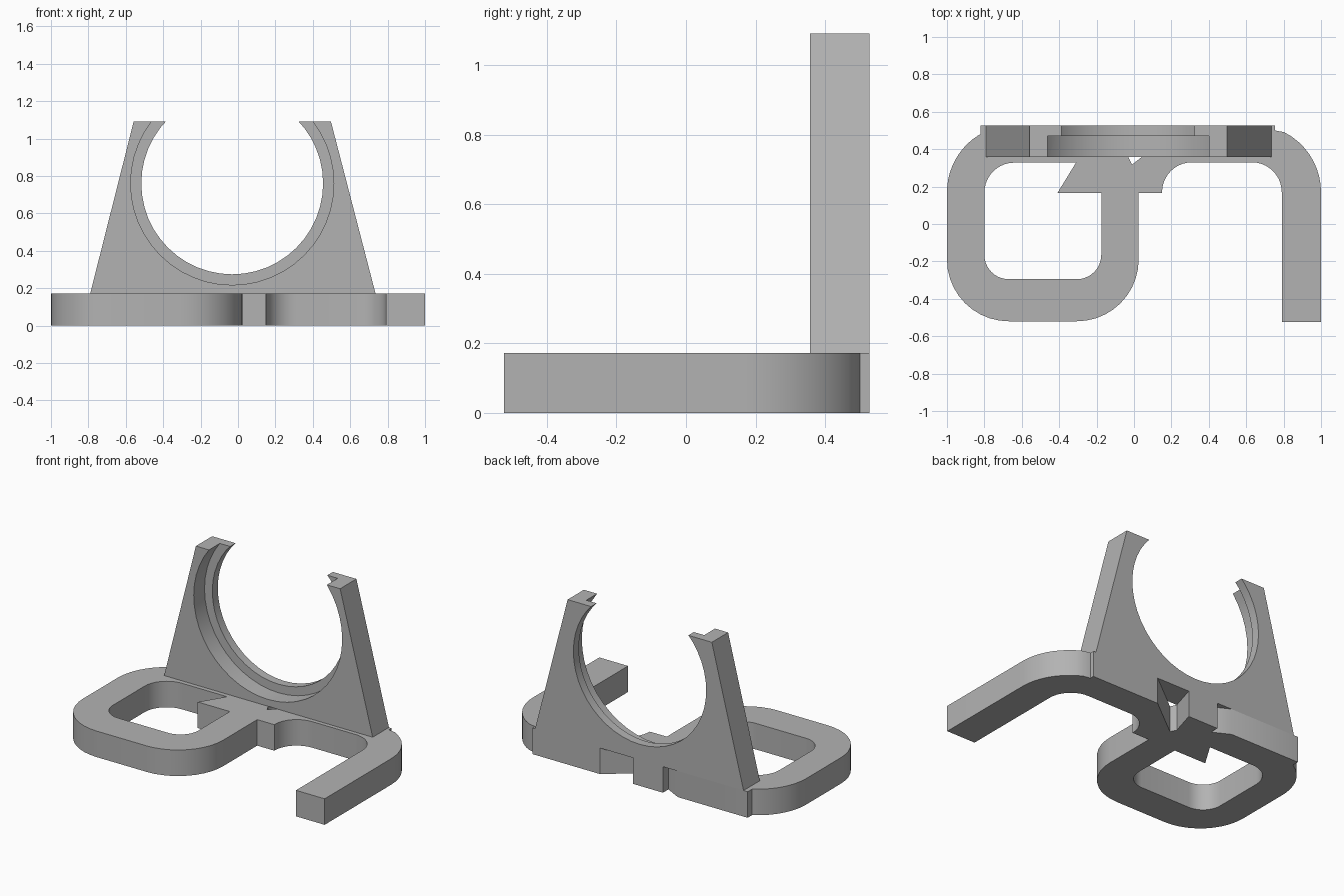
import bpy, bmesh
from math import sin, cos, radians, pi

if "Cube" in bpy.data.objects:
    bpy.data.objects.remove(bpy.data.objects["Cube"])

grey = bpy.data.materials.new("plain_grey")
grey.use_nodes = True
GREY = (0.45, 0.45, 0.45, 1)
grey.diffuse_color = GREY
grey.node_tree.nodes["Principled BSDF"].inputs["Base Color"].default_value = GREY


def arc(cx, cy, r, start, end, n=10):
    """Points along a circular arc, angles in degrees."""
    angles = [radians(start + (end - start) * i / n) for i in range(n + 1)]
    return [(cx + r * cos(a), cy + r * sin(a)) for a in angles]


def select_only(ob):
    bpy.ops.object.select_all(action="DESELECT")
    ob.select_set(True)
    bpy.context.view_layer.objects.active = ob


def extrude_outline(name, outlines, depth, location, rotation=(0, 0, 0)):
    """Filled flat outlines (later ones are holes), thickened about location."""
    curve = bpy.data.curves.new(name, "CURVE")
    curve.dimensions = "2D"
    curve.fill_mode = "BOTH"
    curve.extrude = depth / 2
    for pts in outlines:
        spline = curve.splines.new("POLY")
        spline.points.add(len(pts) - 1)
        for p, (x, y) in zip(spline.points, pts):
            p.co = (x, y, 0, 1)
        spline.use_cyclic_u = True
    ob = bpy.data.objects.new(name, curve)
    ob.location, ob.rotation_euler = location, rotation
    bpy.context.collection.objects.link(ob)
    select_only(ob)
    bpy.ops.object.convert(target="MESH")
    ob = bpy.context.object
    bm = bmesh.new()
    bm.from_mesh(ob.data)
    bmesh.ops.remove_doubles(bm, verts=bm.verts, dist=0.0005)
    bmesh.ops.recalc_face_normals(bm, faces=bm.faces)
    bm.to_mesh(ob.data)
    bm.free()
    ob.data.materials.clear()
    ob.data.materials.append(grey)
    return ob


def bore(ob, x, z, radius, y0, y1):
    """Cut a round hole along y between y0 and y1."""
    bpy.ops.mesh.primitive_cylinder_add(
        vertices=48, radius=radius, depth=y1 - y0,
        location=(x, (y0 + y1) / 2, z), rotation=(pi / 2, 0, 0))
    cutter = bpy.context.object
    cutter.hide_render = True
    mod = ob.modifiers.new("bore", "BOOLEAN")
    mod.operation, mod.solver, mod.object = "DIFFERENCE", "EXACT", cutter
    select_only(ob)
    bpy.ops.object.modifier_apply(modifier=mod.name)
    bpy.data.objects.remove(cutter)


BASE_H, BACK, FRONT, TOP = 0.172, 0.527, 0.357, 1.09

# Base: loop on the right, open arm on the left, clip notches along the back
outer = (
    arc(-0.67, -0.19, 0.33, 180, 270)
    + arc(-0.305, -0.19, 0.33, 270, 360)
    + [(0.025, 0.165), (0.15, 0.165)]
    + arc(0.31, 0.17, 0.16, 180, 90)
    + arc(0.63, 0.17, 0.16, 90, 0)
    + [(0.79, -0.523), (1, -0.523)]
    + arc(0.64, 0.17, 0.36, 0, 70)
    + [(0.755, 0.5), (0.755, BACK)]
    + [(0.26, BACK), (-0.01, 0.318), (-0.03, FRONT), (0.02, BACK)]
    + [(-0.2, BACK), (-0.2, 0.47), (-0.31, BACK)]
    + [(-0.82, BACK), (-0.82, 0.48)]
    + arc(-0.64, 0.17, 0.36, 122, 180)
)
# The arm's outer arc stops where it meets the plate end
outer = [p for p in outer if not (p[1] > 0.505 and p[1] < BACK - 0.001)]

# Opening in the loop, with the slanted tongue in its upper corner
inner = (
    arc(-0.67, -0.165, 0.13, 180, 270)
    + arc(-0.305, -0.165, 0.13, 270, 360)
    + [(-0.175, 0.165), (-0.41, 0.165), (-0.31, 0.328)]
    + arc(-0.64, 0.168, 0.16, 90, 180)
)
base = extrude_outline("base", [outer, inner], BASE_H, (0, 0, BASE_H / 2))

# Upright holder: tapered plate with a stepped round cradle
plate = [(-0.79, BASE_H), (0.735, BASE_H), (0.497, TOP), (-0.558, TOP)]
holder = extrude_outline("upright_holder", [plate], BACK - FRONT,
                         (0, (BACK + FRONT) / 2, 0), (pi / 2, 0, 0))
bore(holder, -0.031, 0.76, 0.486, 0.2, 0.7)
bore(holder, -0.031, 0.76, 0.543, 0.2, 0.47)

for ob in (base, holder):
    select_only(ob)
    bpy.ops.object.shade_smooth_by_angle(angle=radians(30))
